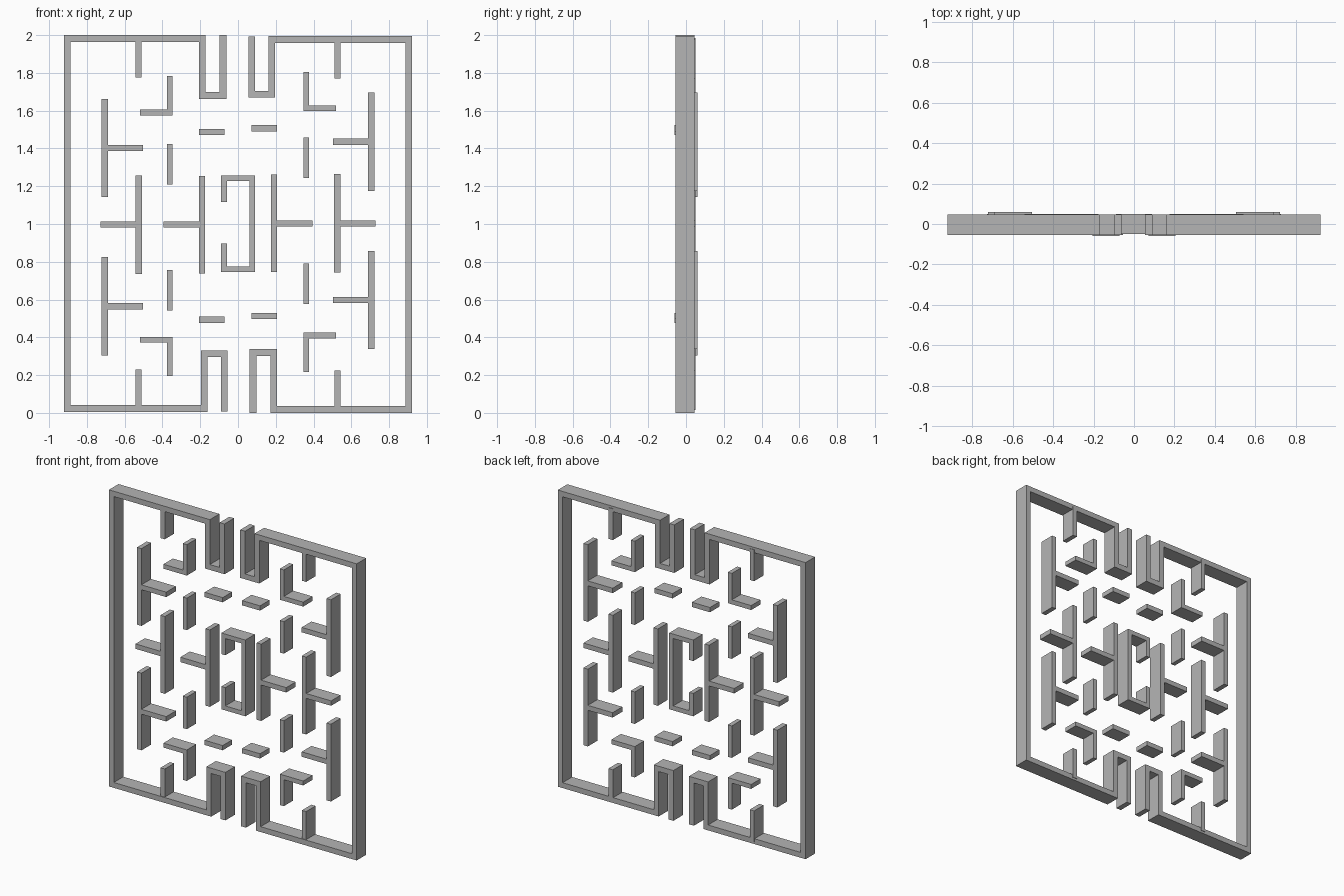
import bpy
import bmesh
from mathutils import Vector

cube = bpy.data.objects.get("Cube")
if cube:
    bpy.data.objects.remove(cube, do_unlink=True)

GREY = (0.46, 0.46, 0.46, 1)
grey = bpy.data.materials.new("plain grey")
grey.use_nodes = True
grey.diffuse_color = GREY
grey.node_tree.nodes["Principled BSDF"].inputs["Base Color"].default_value = GREY

# Front and back planes of each family of walls
FRAME = (-0.055, 0.046)
TEES = (-0.043, 0.06)
INNER = (-0.05, 0.05)
DASHES = (-0.06, 0.04)


def outline(path, width):
    """Mitred outline around a centre line."""
    pts = [Vector(p) for p in path]
    dirs = [(b - a).normalized() for a, b in zip(pts, pts[1:])]
    sides = []
    for sign in (1, -1):
        side = []
        for i, p in enumerate(pts):
            a, b = dirs[max(i - 1, 0)], dirs[min(i, len(dirs) - 1)]
            na, nb = Vector((-a.y, a.x)), Vector((-b.y, b.x))
            n = (na + nb) / (1 + na.dot(nb))
            side.append(p + n * sign * width / 2)
        sides.append(side)
    return sides


def walls(name, paths, depth, width=0.032):
    """Extrude one or more centre lines into solid walls."""
    bm = bmesh.new()
    for path in paths:
        left, right = outline(path, width)
        rings = []
        for l, r in zip(left, right):
            rings.append([bm.verts.new((p.x, y, p.y))
                          for p, y in ((l, depth[0]), (r, depth[0]),
                                       (r, depth[1]), (l, depth[1]))])
        for a, b in zip(rings, rings[1:]):
            for k in range(4):
                n = (k + 1) % 4
                bm.faces.new((a[k], a[n], b[n], b[k]))
        bm.faces.new(rings[0])
        bm.faces.new(rings[-1])
    bmesh.ops.recalc_face_normals(bm, faces=bm.faces)
    mesh = bpy.data.meshes.new(name)
    bm.to_mesh(mesh)
    bm.free()
    mesh.materials.append(grey)
    bpy.context.collection.objects.link(bpy.data.objects.new(name, mesh))


def pair(name, paths, depth, width=0.032):
    """A set of walls and its half-turn copy on the other side."""
    walls("right_" + name, paths, depth, width)
    turned = [[(-x, 2 - z) for x, z in path] for path in paths]
    walls("left_" + name, turned, depth, width)


def tee(name, x, low, high, z, tip, depth):
    """An upright with a crossbar running out to tip."""
    start = x + (0.016 if tip > x else -0.016)
    pair(name, [[(x, low), (x, high)], [(start, z), (tip, z)]], depth, 0.033)


# Outer frame halves with the entrance hooks
pair("frame", [[(-0.08, 2), (-0.08, 1.68), (-0.189, 1.68), (-0.189, 1.982),
                (-0.904, 1.982), (-0.904, 0.023), (-0.179, 0.023),
                (-0.179, 0.313), (-0.073, 0.313), (-0.073, 0.008)]],
     FRAME, 0.036)

# Stubs on the frame
pair("upper_stub", [[(-0.526, 1.775), (-0.526, 1.985)]], INNER)
pair("lower_stub", [[(-0.526, 0.02), (-0.526, 0.23)]], INNER)

# T-shaped walls
tee("upper_outer_tee", -0.705, 1.142, 1.662, 1.402, -0.504, TEES)
tee("lower_outer_tee", -0.705, 0.305, 0.824, 0.565, -0.504, TEES)
tee("middle_tee", -0.526, 0.736, 1.256, 0.997, -0.728, INNER)
tee("inner_tee", -0.191, 0.738, 1.255, 0.997, -0.394, INNER)

# L-shaped walls and short uprights
pair("upper_corner", [[(-0.52, 1.59), (-0.361, 1.59), (-0.361, 1.783)]], INNER, 0.03)
pair("lower_corner", [[(-0.52, 0.387), (-0.361, 0.387), (-0.361, 0.194)]], INNER, 0.03)
pair("upper_upright", [[(-0.361, 1.208), (-0.361, 1.423)]], INNER, 0.03)
pair("lower_upright", [[(-0.361, 0.542), (-0.361, 0.757)]], INNER, 0.03)

# Short flat dashes
pair("upper_dash", [[(-0.206, 1.488), (-0.072, 1.488)]], DASHES)
pair("lower_dash", [[(-0.206, 0.493), (-0.072, 0.493)]], DASHES)

# Central chamber, open on one side
walls("central_chamber", [[(-0.074, 1.116), (-0.074, 1.243), (0.075, 1.243),
                           (0.075, 0.76), (-0.074, 0.76), (-0.074, 0.898)]],
      INNER, 0.03)
